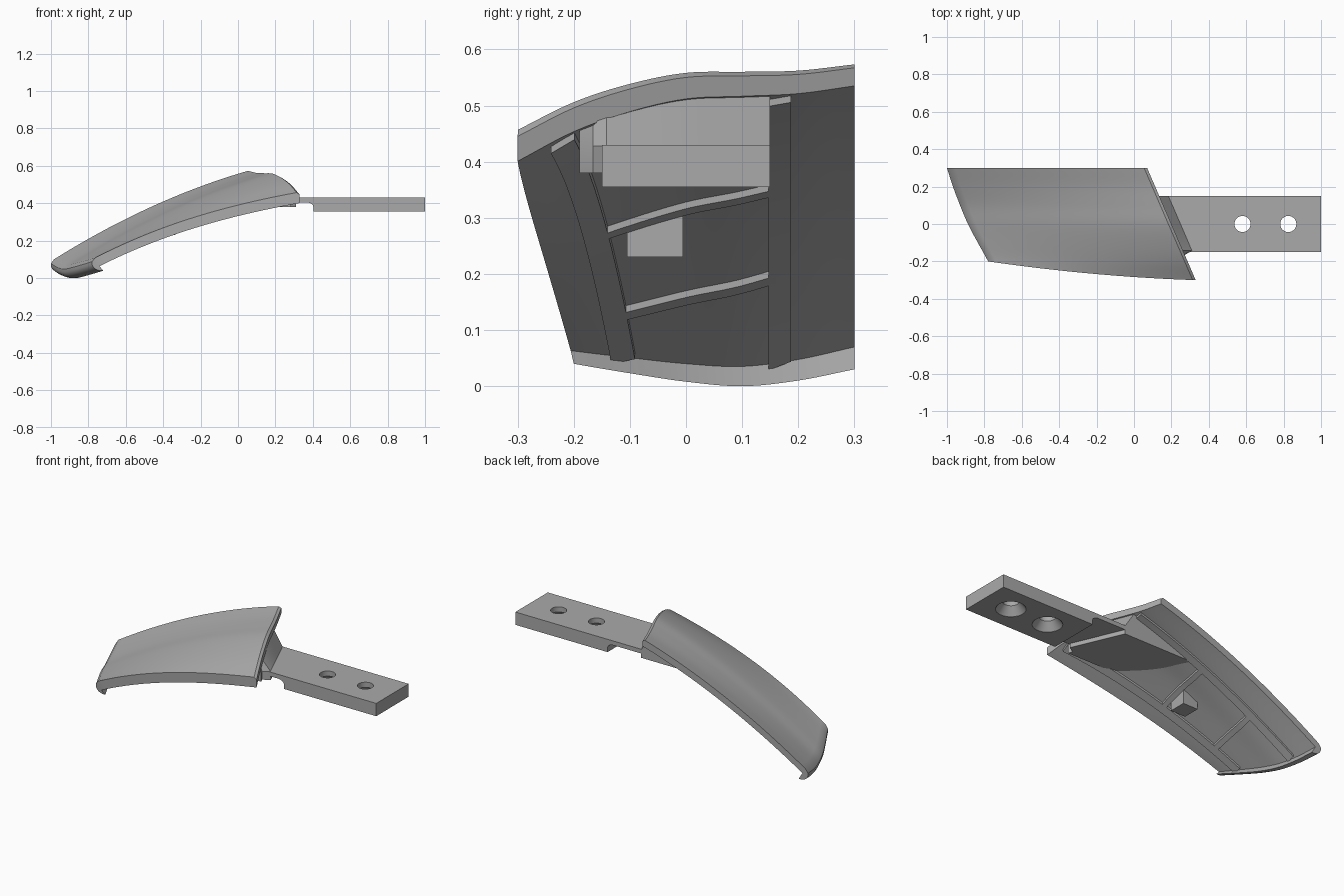
import bpy, bmesh, math

if "Cube" in bpy.data.objects:
    bpy.data.objects.remove(bpy.data.objects["Cube"])

mat = bpy.data.materials.new("plain_grey")
mat.diffuse_color = (0.4, 0.4, 0.4, 1)
mat.use_nodes = True
mat.node_tree.nodes["Principled BSDF"].inputs["Base Color"].default_value = mat.diffuse_color


def curve(table, y):
    """Smooth lookup in a table sampled every 0.1 from y = -0.3 to 0.3."""
    f = min(max((y + 0.3) / 0.1, 0), 5.9999)
    i = int(f)
    t = f - i
    b, c = table[i], table[i + 1]
    a = table[i - 1] if i > 0 else 2 * b - c
    d = table[i + 2] if i < 5 else 2 * c - b
    return b + 0.5 * t * (c - a + t * (2*a - 5*b + 4*c - d + t * (3*(b - c) + d - a)))


LEFT_X = [-0.735, -0.78, -0.835, -0.888, -0.93, -0.968, -1.0]
LEFT_Z = [0.12, 0.10, 0.083, 0.068, 0.06, 0.07, 0.09]
RIGHT_Z = [0.46, 0.51, 0.543, 0.563, 0.565, 0.567, 0.578]


def left_x(y): return curve(LEFT_X, y)
def right_x(y): return 0.2 - 0.433 * y
def thick(y): return 0.051 - 0.027 * y


def height_s(s, y):
    g = s + 0.38 * s * (1 - s)
    a = curve(LEFT_Z, y)
    return a + (curve(RIGHT_Z, y) - a) * g


def height(x, y):
    a = left_x(y)
    return height_s((x - a) / (right_x(y) - a), y)


def front_y(s):
    return -0.2 - 0.165 * s + 0.065 * s * s


def finish(name, bm, smooth=True):
    bmesh.ops.recalc_face_normals(bm, faces=bm.faces[:])
    me = bpy.data.meshes.new(name)
    bm.to_mesh(me)
    bm.free()
    ob = bpy.data.objects.new(name, me)
    bpy.context.collection.objects.link(ob)
    me.materials.append(mat)
    if smooth:
        bpy.ops.object.select_all(action='DESELECT')
        ob.select_set(True)
        bpy.context.view_layer.objects.active = ob
        bpy.ops.object.shade_smooth_by_angle(angle=math.radians(30))
    return ob


def solid(name, grid):
    """Closed slab from a grid of (x, y, top z, bottom z)."""
    bm = bmesh.new()
    top = [[bm.verts.new((x, y, a)) for x, y, a, b in r] for r in grid]
    bot = [[bm.verts.new((x, y, b)) for x, y, a, b in r] for r in grid]
    n, m = len(grid), len(grid[0])
    for g in (top, bot):
        for i in range(n - 1):
            for j in range(m - 1):
                bm.faces.new((g[i][j], g[i+1][j], g[i+1][j+1], g[i][j+1]))
    rim = [(i, 0) for i in range(n)] + [(n-1, j) for j in range(1, m)]
    rim += [(i, m-1) for i in range(n-2, -1, -1)] + [(0, j) for j in range(m-2, 0, -1)]
    for (a, b), (c, d) in zip(rim, rim[1:] + rim[:1]):
        bm.faces.new((top[a][b], top[c][d], bot[c][d], bot[a][b]))
    return finish(name, bm)


# Curved shell: outer skin, curled lip at the low end, inner skin
N, M = 40, 36
LIP = [(0.0, -0.012), (0.0, -0.028), (0.008, -0.044), (0.022, -0.054),
       (0.04, -0.06), (0.06, -0.06)]
outer_s = [0.015 + 0.97 * i / (N - 1) for i in range(N)] + [1.0]
inner_s = [0.034 + 0.95 * i / (N - 1) for i in range(N)] + [1.0]
bm = bmesh.new()
rings = []
for k in range(M + 1):
    v = k / M

    def skin(s, drop):
        y = front_y(s) * (1 - v) + 0.3 * v
        x = left_x(y) + s * (right_x(y) - left_x(y))
        return bm.verts.new((x, y, height_s(s, y) - drop * thick(y)))
    out = [skin(s, 0.25 if s == 1 else 0) for s in outer_s]
    inn = [skin(s, 1) for s in inner_s]
    y = front_y(0) * (1 - v) + 0.3 * v
    lip = [bm.verts.new((left_x(y) + dx, y, curve(LEFT_Z, y) + dz)) for dx, dz in LIP]
    rings.append((out, inn, lip))
loops = [o[::-1] + l + i for o, i, l in rings]
for a, b in zip(loops, loops[1:]):
    for i in range(len(a)):
        j = (i + 1) % len(a)
        bm.faces.new((a[i], a[j], b[j], b[i]))
for out, inn, lip in (rings[0], rings[-1]):
    for i in range(N):
        bm.faces.new((out[i], out[i+1], inn[i+1], inn[i]))
    bm.faces.new([out[0]] + lip + [inn[0]])
finish("curved_shell", bm)


# Low ribs that follow the underside
def rib(name, start, end, along_x, width, depth=0.012, n=30):
    grid = []
    for i in range(n + 1):
        t = i / n
        x = start[0] + (end[0] - start[0]) * t
        y = start[1] + (end[1] - start[1]) * t
        row = []
        for w in (-width / 2, width / 2):
            px, py = (x, y + w) if along_x else (x + w, y)
            h, th = height(px, py), thick(py)
            row.append((px, py, h - th * 0.5, h - th - depth))
        grid.append(row)
    solid(name, grid)


rib("back_rib", (-0.91, 0.167), (0.11, 0.167), True, 0.04)
rib("front_rib", (-0.785, -0.112), (0.275, -0.22), True, 0.042)
rib("upper_cross_rib", (-0.32, -0.17), (-0.32, 0.16), False, 0.026)
rib("lower_cross_rib", (-0.64, -0.13), (-0.64, 0.16), False, 0.026)

# Small locating block under the shell
solid("stop_block", [[(x, y, height(x, y) - 0.02, 0.23) for y in (-0.105, -0.005)]
                     for x in (-0.43, -0.335)])

# Wedge neck joining the bar to the shell, ending in a slope parallel to the shell edge
grid = []
for j in range(15):
    y = -0.19 + 0.34 * j / 14
    row = []
    for i in range(25):
        x = -0.32 + (right_x(y) - 0.02 + 0.32) * i / 24
        top = height(x, y) - 0.5 * thick(y)
        row.append((x, y, top, min(0.38, top - 0.005)))
    foot = 0.05 if y > -0.16 else 0.0
    row.append((right_x(y) + foot, y, 0.428, 0.38))
    grid.append(row)
solid("wedge_neck", grid)

# Mounting bar with a relieved underside near the neck
prof = [(0.1, 0.43), (1.0, 0.43), (1.0, 0.355), (0.403, 0.355), (0.403, 0.38)]
prof += [(0.363 + 0.04 * math.cos(a), 0.38 + 0.025 * math.sin(a))
         for a in (math.pi / 2 * k / 6 for k in range(1, 7))]
prof += [(0.1, 0.405)]
bm = bmesh.new()
f = bm.faces.new([bm.verts.new((x, -0.15, z)) for x, z in prof])
ext = bmesh.ops.extrude_face_region(bm, geom=[f])
bmesh.ops.translate(bm, vec=(0, 0.3, 0),
                    verts=[e for e in ext["geom"] if isinstance(e, bmesh.types.BMVert)])
bar = finish("mounting_bar", bm, False)

# Countersunk screw holes, wide side underneath
bm = bmesh.new()
for cx in (0.58, 0.825):
    rows = [[bm.verts.new((cx + r * math.cos(a), r * math.sin(a), z))
             for a in (math.tau * k / 40 for k in range(40))]
            for r, z in ((0.043, 0.5), (0.043, 0.40), (0.079, 0.356), (0.079, 0.30))]
    for a, b in zip(rows, rows[1:]):
        for i in range(40):
            bm.faces.new((a[i], a[i-1], b[i-1], b[i]))
    bm.faces.new(rows[0])
    bm.faces.new(rows[-1])
cutter = finish("hole_cutter", bm, False)
cutter.hide_render = True
mod = bar.modifiers.new("holes", 'BOOLEAN')
mod.object = cutter
mod.solver = 'EXACT'
bpy.ops.object.select_all(action='DESELECT')
bar.select_set(True)
bpy.context.view_layer.objects.active = bar
bpy.ops.object.modifier_apply(modifier="holes")
bpy.ops.object.shade_smooth_by_angle(angle=math.radians(30))
bpy.data.objects.remove(cutter)
